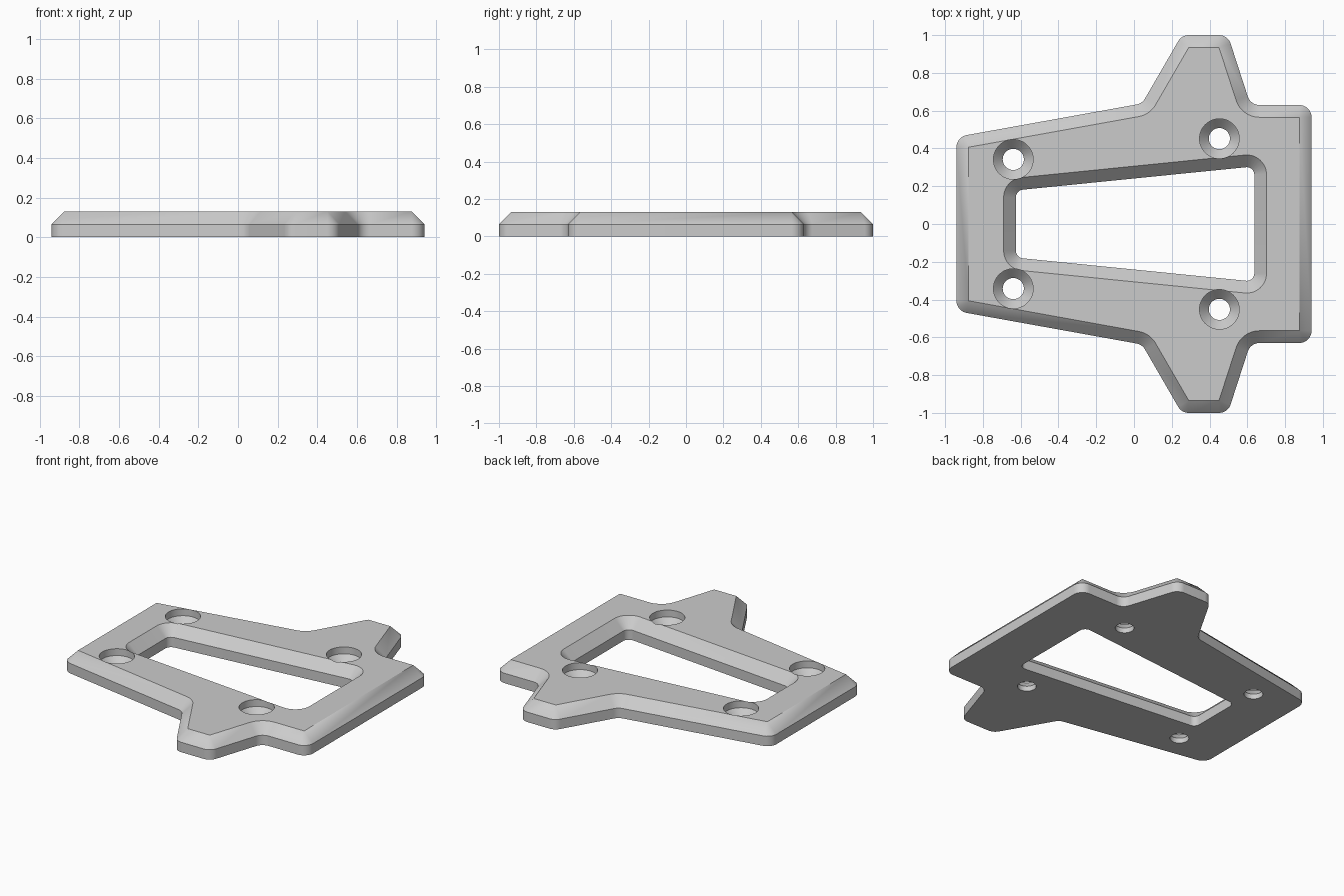
import bpy
import bmesh
from math import cos, sin, tau
from mathutils import Vector

cube = bpy.data.objects.get("Cube")
if cube:
    bpy.data.objects.remove(cube, do_unlink=True)

HEIGHT, CHAMFER = 0.13, 0.065
ARC_STEPS = 10

grey = bpy.data.materials.new("plain grey")
grey.use_nodes = True
grey.diffuse_color = (0.6, 0.6, 0.6, 1)
grey.node_tree.nodes["Principled BSDF"].inputs["Base Color"].default_value = (0.6, 0.6, 0.6, 1)


def mirrored(half):
    """Close a right-to-left upper half outline with its mirror image in y."""
    return [Vector(p) for p in half] + [Vector((x, -y)) for x, y in reversed(half)]


def rounded(points, radius, inset):
    """Counter-clockwise outline with rounded corners, moved inwards by inset."""
    loop = []
    for i, p in enumerate(points):
        a = (p - points[i - 1]).normalized()
        b = (points[(i + 1) % len(points)] - p).normalized()
        na, nb = Vector((-a.y, a.x)), Vector((-b.y, b.x))
        side = 1 if a.x * b.y - a.y * b.x > 0 else -1
        centre = p + (na + nb) / (1 + na.dot(nb)) * side * radius
        for k in range(ARC_STEPS + 1):
            n = na.lerp(nb, k / ARC_STEPS).normalized()
            loop.append(centre - n * (side * radius - inset))
    return loop


def loft(name, layers):
    """Solid skinned through a stack of (outline, z) layers."""
    bm = bmesh.new()
    rings = [[bm.verts.new((p[0], p[1], z)) for p in loop] for loop, z in layers]
    for low, high in zip(rings, rings[1:]):
        for i in range(len(low)):
            bm.faces.new((low[i - 1], low[i], high[i], high[i - 1]))
    bm.faces.new(list(reversed(rings[0])))
    bm.faces.new(rings[-1])
    bmesh.ops.remove_doubles(bm, verts=bm.verts, dist=0.0001)
    bmesh.ops.recalc_face_normals(bm, faces=bm.faces)
    mesh = bpy.data.meshes.new(name)
    bm.to_mesh(mesh)
    bm.free()
    mesh.materials.append(grey)
    obj = bpy.data.objects.new(name, mesh)
    bpy.context.collection.objects.link(obj)
    return obj


def circle(x, y, r, steps=48):
    return [(x + r * cos(tau * i / steps), y + r * sin(tau * i / steps)) for i in range(steps)]


# Plate with side tabs and a chamfered upper rim
outline = mirrored([(0.94, 0.63), (0.617, 0.63), (0.497, 1), (0.2525, 1),
                    (0.043, 0.638), (-0.94, 0.461)])
rim = rounded(outline, CHAMFER, 0)
plate = loft("mounting_plate", [(rim, 0), (rim, HEIGHT - CHAMFER),
                                (rounded(outline, CHAMFER, CHAMFER), HEIGHT)])

# Tapered central window, flared at the top
window = mirrored([(0.637, 0.305), (-0.625, 0.178)])
wall = rounded(window, 0.04, 0)
over = 0.02
cutters = [loft("window_cutter", [(wall, -0.1), (wall, HEIGHT - CHAMFER),
                                  (rounded(window, 0.04, -CHAMFER - over), HEIGHT + over)])]

# Recessed countersunk screw holes
for x, y in ((-0.639, 0.342), (0.452, 0.452)):
    for s in (1, -1):
        steps = ((0.056, -0.1), (0.056, 0.033), (0.105, 0.085), (0.105, 0.2))
        cutters.append(loft("screw_hole_cutter", [(circle(x, y * s, r), z) for r, z in steps]))

# Cut the openings, then drop the cutters
bpy.context.view_layer.objects.active = plate
plate.select_set(True)
for cutter in cutters:
    cutter.hide_render = True
    cut = plate.modifiers.new("cut", "BOOLEAN")
    cut.operation = "DIFFERENCE"
    cut.solver = "EXACT"
    cut.object = cutter
    bpy.ops.object.modifier_apply(modifier=cut.name)
    bpy.data.objects.remove(cutter, do_unlink=True)

bpy.ops.object.shade_smooth_by_angle(angle=0.5)
